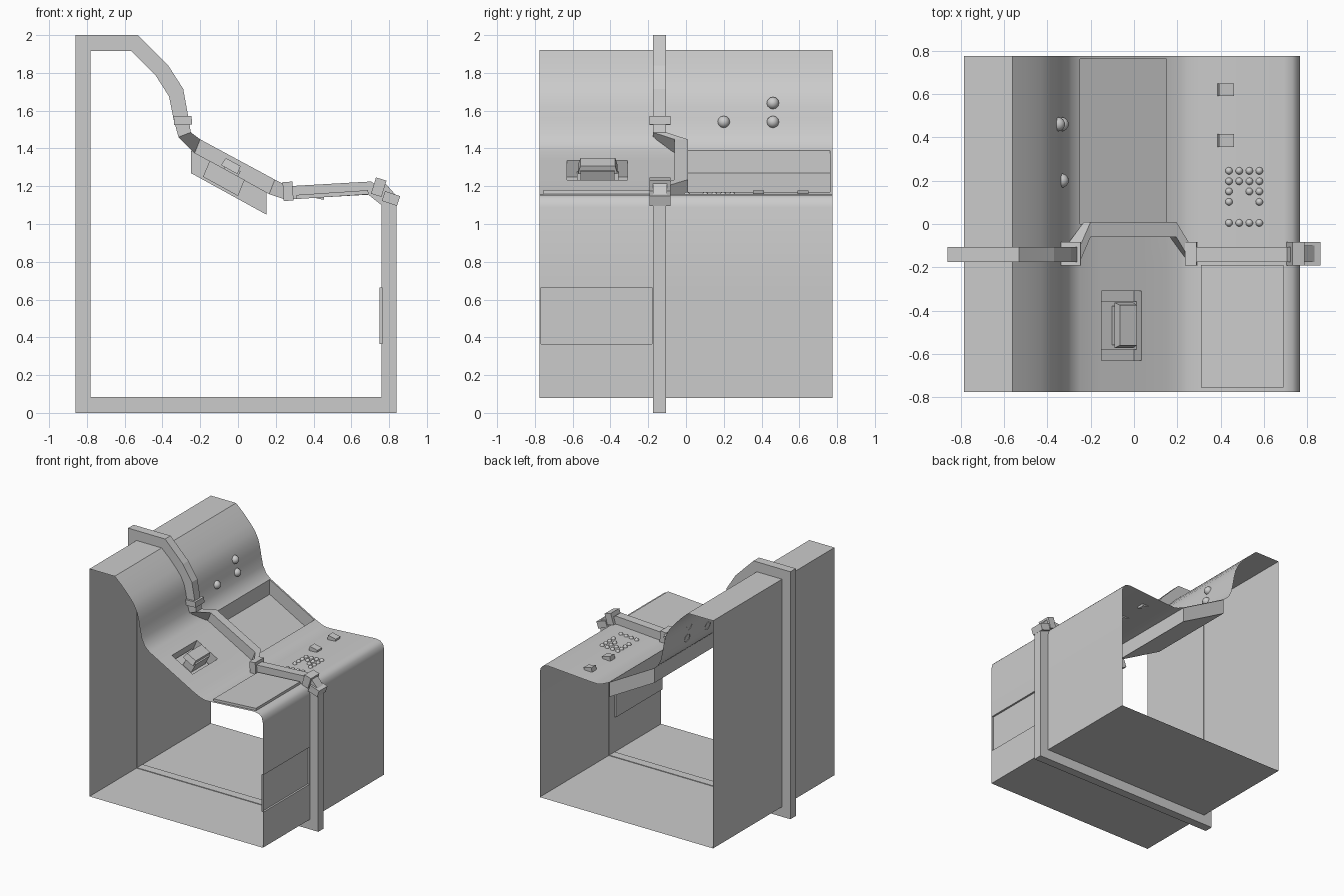
import bpy, bmesh, math
from mathutils import Matrix, Vector

if "Cube" in bpy.data.objects:
    bpy.data.objects.remove(bpy.data.objects["Cube"])

SLOPE = math.atan(0.55)    # sloped control face
DESK = -math.atan(0.066)   # desk face, rising to the front


def finish(bm, name, smooth=None):
    mesh = bpy.data.meshes.new(name)
    bm.to_mesh(mesh)
    bm.free()
    ob = bpy.data.objects.new(name, mesh)
    bpy.context.collection.objects.link(ob)
    if smooth:
        bpy.ops.object.select_all(action='DESELECT')
        ob.select_set(True)
        bpy.context.view_layer.objects.active = ob
        bpy.ops.object.shade_smooth_by_angle(angle=math.radians(smooth))
    return ob


def block(name, loc, size, rot=0, taper=1.0):
    """Box turned about y, with its top face scaled by taper."""
    bm = bmesh.new()
    bmesh.ops.create_cube(bm, size=1)
    for v in bm.verts:
        k = taper if v.co.z > 0 else 1
        v.co = Vector((v.co.x * size[0] * k, v.co.y * size[1] * k, v.co.z * size[2]))
    bmesh.ops.transform(bm, verts=bm.verts, matrix=Matrix.Translation(loc) @ Matrix.Rotation(rot, 4, 'Y'))
    return finish(bm, name)


def dome(name, loc, r, rot):
    """Half sphere sitting on a face turned about y."""
    bm = bmesh.new()
    bmesh.ops.create_uvsphere(bm, u_segments=12, v_segments=8, radius=r)
    bmesh.ops.delete(bm, geom=[v for v in bm.verts if v.co.z < -1e-4], context='VERTS')
    bmesh.ops.transform(bm, verts=bm.verts, matrix=Matrix.Translation(loc) @ Matrix.Rotation(rot, 4, 'Y'))
    return finish(bm, name, 60)


def slope_z(x):
    return 1.39 - 0.55 * (x + 0.25)


def desk_z(x):
    return 1.135 + 0.066 * (x - 0.31)


# Console shell: open-ended sheet with three rectangular recesses
profile = [(-.785, .08), (-.785, 1.92), (-.56, 1.92), (-.495, 1.86), (-.43, 1.79), (-.39, 1.74),
           (-.36, 1.68), (-.345, 1.62), (-.335, 1.56), (-.318, 1.48), (-.29, 1.425), (-.25, 1.39),
           (-.15, slope_z(-.15)), (.035, slope_z(.035)), (.15, 1.17), (.21, 1.143), (.25, 1.133),
           (.31, 1.135), (.69, 1.16), (.73, 1.153), (.755, 1.13), (.765, 1.09),
           (.765, .665), (.765, .365), (.765, .08)]
ys = [-.775, -.768, -.63, -.31, -.18, 0, .762, .775]
# first/last profile index, y range, depth vector
recesses = [(11, 14, 0, .762, (0, 0, -.12)),
            (12, 13, -.63, -.31, (-.035, 0, -.085)),
            (22, 23, -.768, -.18, (-.015, 0, 0))]
bm = bmesh.new()
n = len(profile)
grid = [[bm.verts.new((x, y, z)) for y in ys] for x, z in profile]
for i in range(n):
    for j in range(len(ys) - 1):
        if any(a <= i < b and y0 <= ys[j] < y1 for a, b, y0, y1, d in recesses):
            continue
        k = (i + 1) % n
        bm.faces.new((grid[i][j], grid[k][j], grid[k][j + 1], grid[i][j + 1]))
for a, b, y0, y1, d in recesses:
    rim = [Vector((profile[i][0], y, profile[i][1])) for i, y in ((a, y0), (b, y0), (b, y1), (a, y1))]
    top = [bm.verts.new(p) for p in rim]
    low = [bm.verts.new(p + Vector(d)) for p in rim]
    bm.faces.new(low)
    for i in range(4):
        bm.faces.new((top[i], top[(i + 1) % 4], low[(i + 1) % 4], low[i]))
bmesh.ops.remove_doubles(bm, verts=bm.verts, dist=1e-5)
finish(bm, "console_shell", 35)

# Frame rail: closed loop of inner point, outer point, y centre
rail = [(-.78, .085, -.86, 0, -.14), (-.78, 1.915, -.86, 2, -.14), (-.565, 1.915, -.53, 2, -.14),
        (-.435, 1.785, -.37, 1.84, -.14), (-.365, 1.675, -.29, 1.715, -.14),
        (-.34, 1.55, -.26, 1.55, -.14), (-.315, 1.46, -.25, 1.485, -.14),
        (-.23, 1.375, -.20, 1.448, -.025), (.165, 1.158, .195, 1.235, -.025),
        (.25, 1.13, .265, 1.20, -.14), (.69, 1.155, .705, 1.225, -.14),
        (.76, 1.10, .84, 1.13, -.14), (.76, .085, .84, 0, -.14)]
bm = bmesh.new()
rings = []
for xi, zi, xo, zo, y in rail:
    rings.append([bm.verts.new(p) for p in ((xi, y - .035, zi), (xo, y - .035, zo),
                                           (xo, y + .035, zo), (xi, y + .035, zi))])
for i, r in enumerate(rings):
    s = rings[(i + 1) % len(rings)]
    for j in range(4):
        k = (j + 1) % 4
        bm.faces.new((r[j], r[k], s[k], s[j]))
bmesh.ops.recalc_face_normals(bm, faces=bm.faces)
finish(bm, "frame_rail")

# Clamps at the rail joints
for name, x, z, size, rot in (("upper_clamp", -.292, 1.548, (.095, .11, .045), -.05),
                              ("desk_rear_clamp", .265, 1.173, (.052, .11, .1), DESK),
                              ("desk_front_clamp", .745, 1.195, (.058, .11, .09), .3),
                              ("corner_clamp", .81, 1.135, (.085, .11, .055), .32),
                              ("corner_bridge", .78, 1.17, (.09, .075, .06), .85)):
    block(name, (x, -.137, z), size, rot)

# Lever in the sloped recess: foot, stem and tapered handle
block("lever_foot", (-.085, -.468, 1.215), (.2, .22, .035), SLOPE)
block("lever_stem", (-.045, -.468, 1.26), (.085, .18, .09), SLOPE)
block("lever_handle", (-.036, -.467, 1.308), (.1, .21, .045), SLOPE, .88)

# Raised desk panel
block("desk_panel", (.5, -.472, desk_z(.5) + .008), (.38, .565, .022), DESK)

# Desk switches, tipped like rockers
for i, y in enumerate((.62, .385)):
    block(f"desk_switch_{i}", (.423, y, desk_z(.423) + .01), (.07, .058, .035), .22)

# Keypad of round buttons
columns = (.438, .485, .532, .578)
for y, used in ((.245, (0, 1, 2, 3)), (.197, (0, 1, 2, 3)), (.15, (0, 2, 3)), (.102, (0, 3)), (.005, (0, 1, 2, 3))):
    for c in used:
        dome("key", (columns[c], y, desk_z(columns[c])), .017, DESK)

# Lamps on the upright face
for x, y, z in ((-.334, .2, 1.54), (-.334, .46, 1.54), (-.351, .46, 1.64)):
    dome("lamp", (x, y, z), .033, 1.38)
